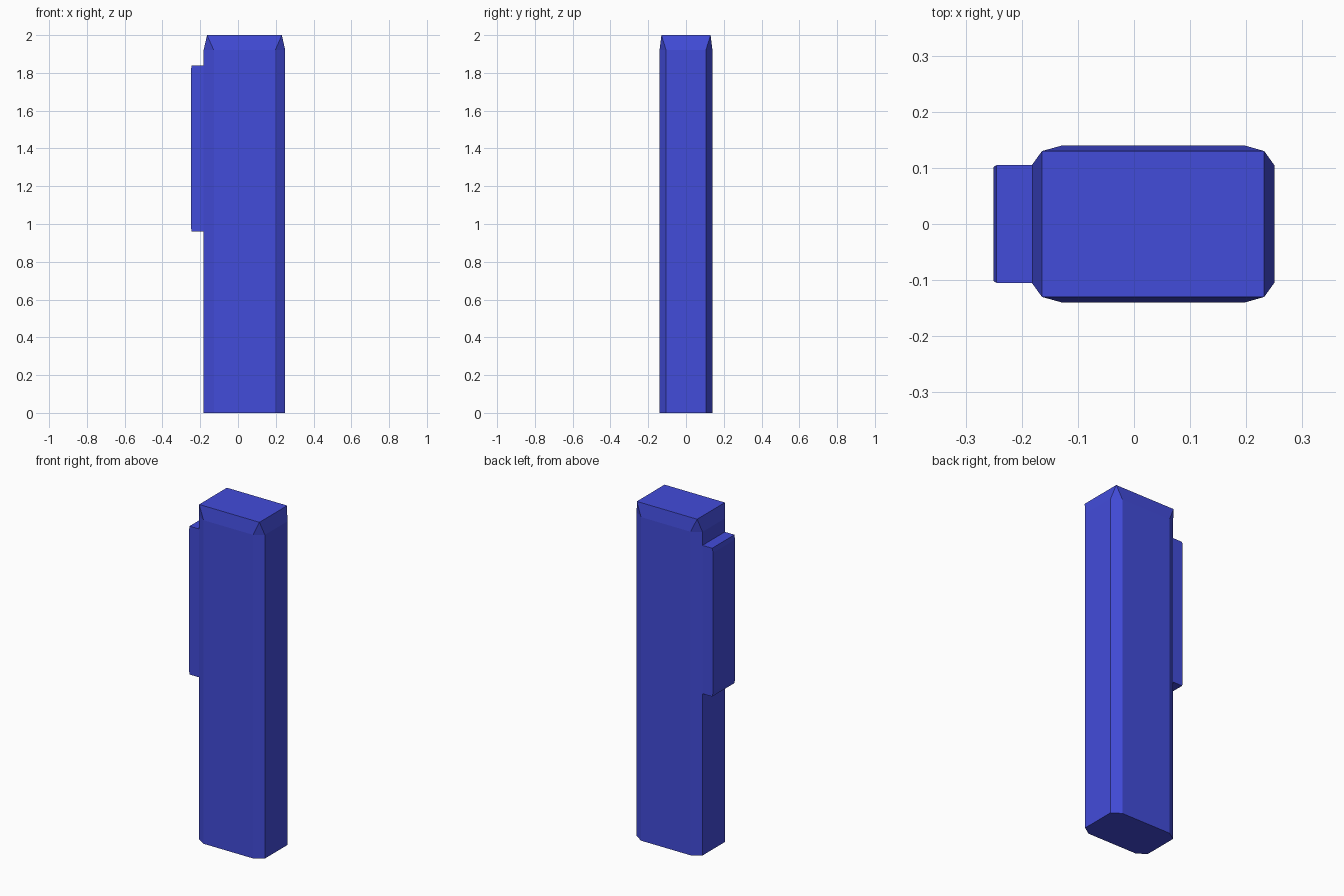
import bpy
import bmesh

old = bpy.data.objects.get("Cube")
if old:
    bpy.data.objects.remove(old)

blue = bpy.data.materials.new("royal_blue")
blue.use_nodes = True
colour = (0.055, 0.072, 0.70, 1)
blue.diffuse_color = colour
blue.node_tree.nodes["Principled BSDF"].inputs["Base Color"].default_value = colour


def finish(bm, name):
    bmesh.ops.recalc_face_normals(bm, faces=bm.faces)
    mesh = bpy.data.meshes.new(name)
    bm.to_mesh(mesh)
    bm.free()
    mesh.materials.append(blue)
    obj = bpy.data.objects.new(name, mesh)
    bpy.context.collection.objects.link(obj)
    return obj


def ring(bm, points, z):
    return [bm.verts.new((x, y, z)) for x, y in points]


def bridge(bm, low, high):
    n = len(low)
    for i in range(n):
        j = (i + 1) % n
        bm.faces.new((low[i], low[j], high[j], high[i]))


# Body: chamfered column whose shoulders slope in to a rectangular top
outline = [(-0.128, -0.14), (0.197, -0.14), (0.25, -0.105), (0.25, 0.105),
           (0.197, 0.14), (-0.128, 0.14), (-0.182, 0.105), (-0.182, -0.105)]
bm = bmesh.new()
base = ring(bm, outline, 0)
shoulder = ring(bm, outline, 1.92)
bridge(bm, base, shoulder)
bm.faces.new(base[::-1])

top = ring(bm, [(-0.164, -0.13), (0.232, -0.13), (0.232, 0.13), (-0.164, 0.13)], 2)
for i in range(4):
    j = (i + 1) % 4
    a, b, c = (shoulder[(2 * i + k) % 8] for k in range(3))
    bm.faces.new((a, b, top[j], top[i]))   # sloping shoulder
    bm.faces.new((b, c, top[j]))           # corner facet
bm.faces.new(top)
finish(bm, "body")

# Side clip: solid bar on the narrow side with a fine chamfer on its outer rim
bm = bmesh.new()
bmesh.ops.create_cube(bm, size=1)
for v in bm.verts:
    v.co.x = -0.245 if v.co.x < 0 else -0.175
    v.co.y *= 0.21
    v.co.z = 1.40 + v.co.z * 0.88
bm.normal_update()
outer = [f for f in bm.faces if f.normal.x < -0.9]
cap = bmesh.ops.extrude_discrete_faces(bm, faces=outer)["faces"][0]
rim = [v for v in bm.verts if v.co.x < -0.24 and v not in cap.verts[:]]
for v in cap.verts:
    v.co.x = -0.25
    v.co.y *= 0.97
    v.co.z = 1.40 + (v.co.z - 1.40) * 0.94
finish(bm, "side_clip")
